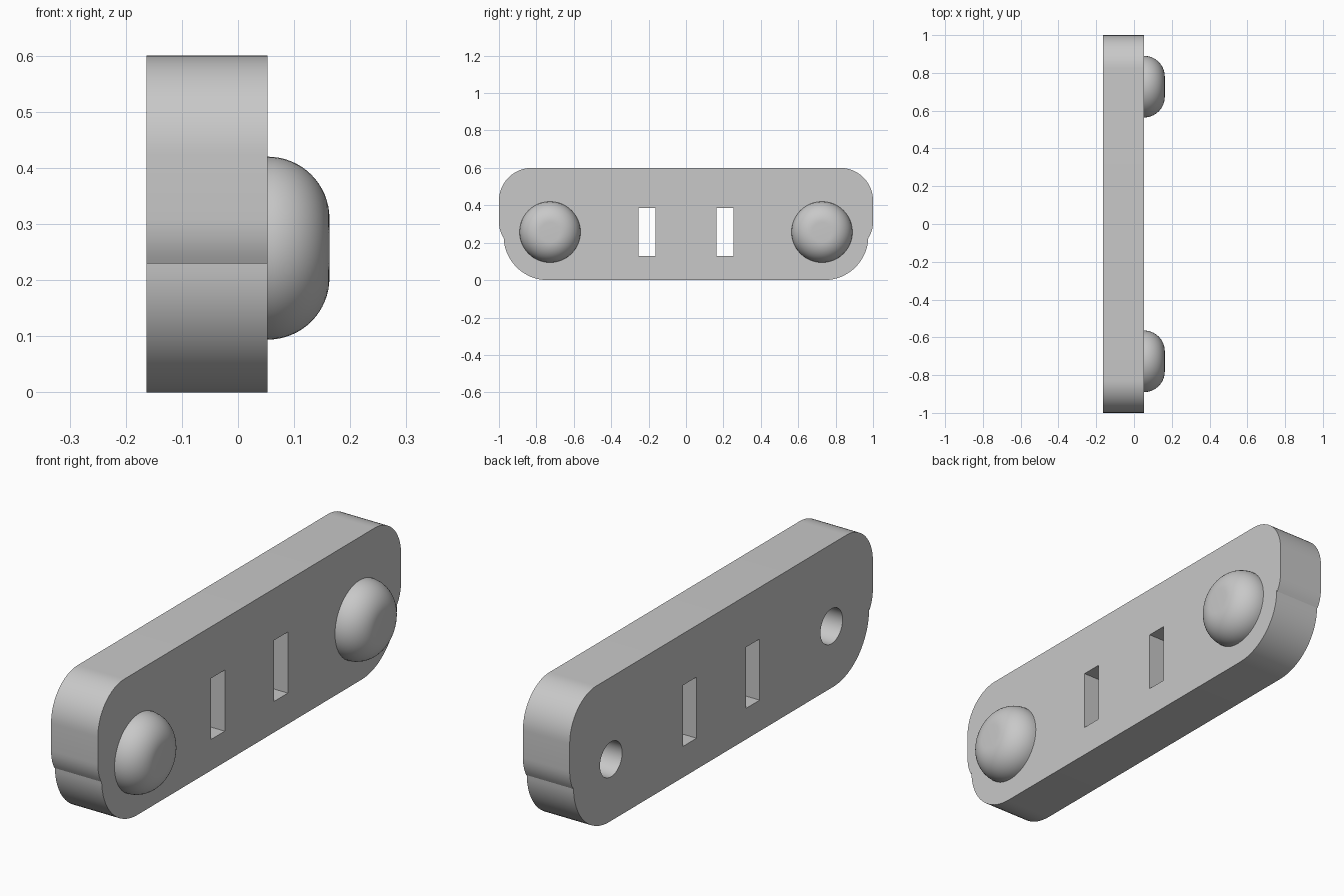
import bpy, bmesh, math
from mathutils import Matrix, Vector

old = bpy.data.objects.get("Cube")
if old:
    bpy.data.objects.remove(old, do_unlink=True)

grey = bpy.data.materials.new("plain_grey")
grey.use_nodes = True
grey.diffuse_color = (0.58, 0.58, 0.58, 1)
grey.node_tree.nodes["Principled BSDF"].inputs["Base Color"].default_value = (0.58, 0.58, 0.58, 1)

BACK, FACE, TIP = -0.163, 0.053, 0.163
PEG_Y, MID_Z = 0.727, 0.257


def make(name, bm):
    bmesh.ops.recalc_face_normals(bm, faces=bm.faces)
    mesh = bpy.data.meshes.new(name)
    bm.to_mesh(mesh)
    bm.free()
    mesh.materials.append(grey)
    ob = bpy.data.objects.new(name, mesh)
    bpy.context.collection.objects.link(ob)
    return ob


def arc(cy, cz, ry, rz, start, end, n=16):
    angles = [math.radians(start + (end - start) * i / n) for i in range(n + 1)]
    return [(cy + ry * math.cos(a), cz + rz * math.sin(a)) for a in angles]


def smooth(ob):
    bpy.ops.object.select_all(action="DESELECT")
    ob.select_set(True)
    bpy.context.view_layer.objects.active = ob
    bpy.ops.object.shade_smooth_by_angle(angle=math.radians(30))


# Plate outline: rounded bottom corner, slight step, rounded top corner
half = arc(0.74, 0.235, 0.235, 0.235, -90, 0)
half += arc(0.84, 0.31, 0.16, 0.16, -30, 0, 5)
half += arc(0.825, 0.425, 0.175, 0.175, 0, 90)
outline = half + [(-y, z) for y, z in reversed(half)]
bm = bmesh.new()
face = bm.faces.new([bm.verts.new((BACK, y, z)) for y, z in outline])
moved = bmesh.ops.extrude_face_region(bm, geom=[face], use_keep_orig=True)["geom"]
bmesh.ops.translate(bm, vec=(FACE - BACK, 0, 0),
                    verts=[v for v in moved if isinstance(v, bmesh.types.BMVert)])
plate = make("plate", bm)

# Cutters: two through slots and two round sockets behind the domes
bm = bmesh.new()
for s in (-1, 1):
    slot = Matrix.Translation((0, s * 0.208, MID_Z)) @ Matrix.Diagonal((1, 0.09, 0.255, 1))
    bmesh.ops.create_cube(bm, size=1, matrix=slot)
    socket = Matrix.Translation((0, s * PEG_Y, MID_Z)) @ Matrix.Rotation(math.pi / 2, 4, "Y")
    bmesh.ops.create_cone(bm, cap_ends=True, segments=48, radius1=0.073, radius2=0.073,
                          depth=1, matrix=socket)
cutter = make("opening_cutter", bm)
cutter.hide_render = True
cut = plate.modifiers.new("openings", "BOOLEAN")
cut.object = cutter
cut.solver = "EXACT"
bpy.context.view_layer.objects.active = plate
bpy.ops.object.modifier_apply(modifier=cut.name)
bpy.data.objects.remove(cutter, do_unlink=True)
smooth(plate)

# Domes: a rounded-edge profile spun about the x axis
for side, s in (("front", -1), ("back", 1)):
    bm = bmesh.new()
    profile = [(0, FACE)] + arc(0.053, FACE, 0.11, TIP - FACE, 0, 90) + [(0, TIP)]
    verts = [bm.verts.new((x, s * PEG_Y + r, MID_Z)) for r, x in profile]
    edges = [bm.edges.new(pair) for pair in zip(verts, verts[1:])]
    bmesh.ops.spin(bm, geom=verts + edges, cent=Vector((0, s * PEG_Y, MID_Z)),
                   axis=(1, 0, 0), angle=2 * math.pi, steps=48)
    bmesh.ops.remove_doubles(bm, verts=bm.verts, dist=0.0001)
    smooth(make(side + "_dome", bm))
